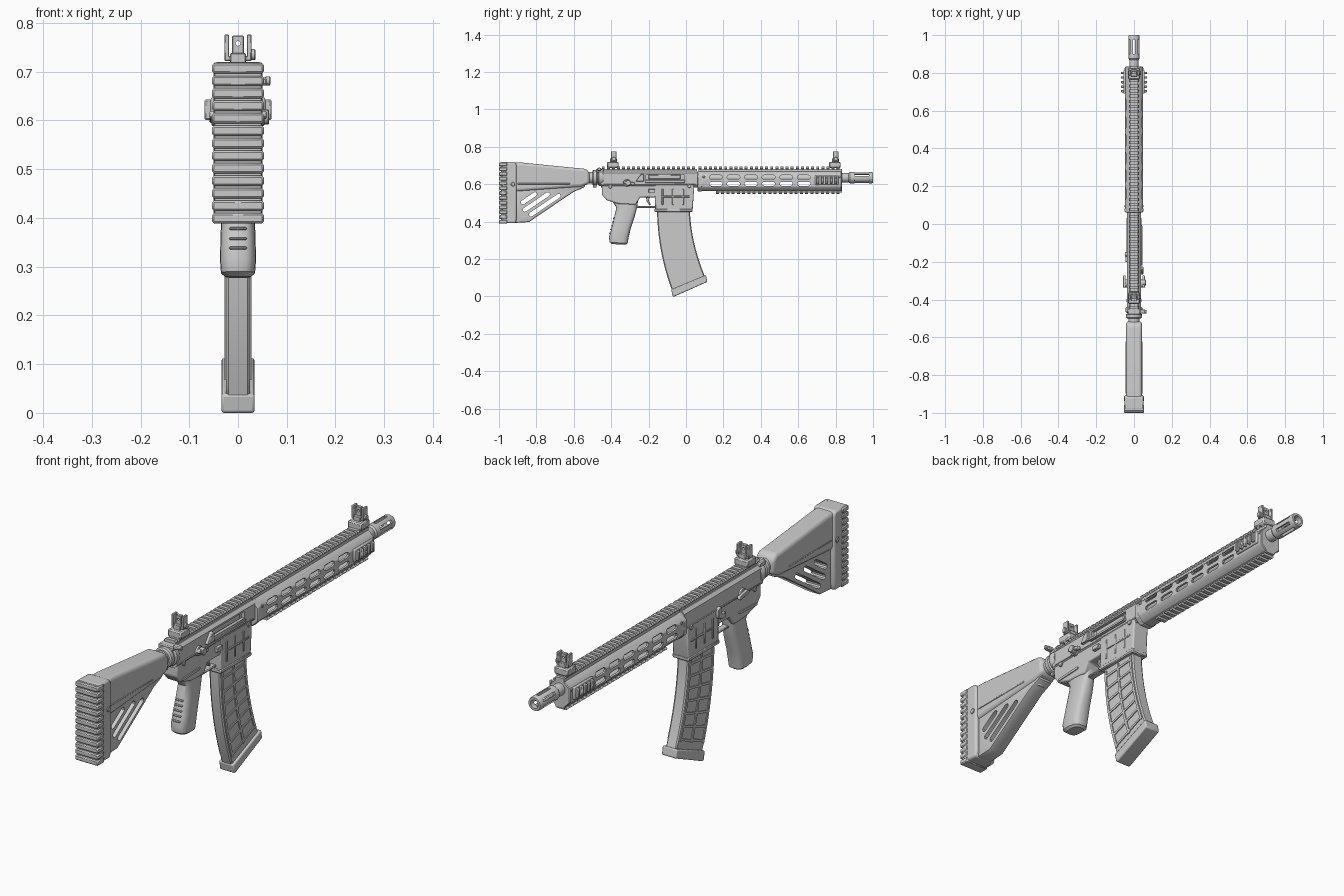
import bpy, bmesh
from math import pi, sin, cos, radians

if "Cube" in bpy.data.objects:
    bpy.data.objects.remove(bpy.data.objects["Cube"])


def finish(name, bm, bevel=0, seg=2):
    bmesh.ops.recalc_face_normals(bm, faces=bm.faces)
    me = bpy.data.meshes.new(name)
    bm.to_mesh(me)
    bm.free()
    o = bpy.data.objects.new(name, me)
    bpy.context.collection.objects.link(o)
    if bevel:
        m = o.modifiers.new("bevel", 'BEVEL')
        m.width, m.segments, m.limit_method, m.angle_limit = bevel, seg, 'ANGLE', radians(35)
    return o


def ext(name, pts, a, b, axis='X', bevel=0, seg=2):
    """Extrude an outline: yz along X, or xz along Y."""
    bm = bmesh.new()
    place = (lambda p, t: (t, p[0], p[1])) if axis == 'X' else (lambda p, t: (p[0], t, p[1]))
    r = [[bm.verts.new(place(p, t)) for p in pts] for t in (a, b)]
    n = len(pts)
    bm.faces.new(r[0])
    bm.faces.new(r[1][::-1])
    for i in range(n):
        bm.faces.new((r[0][i], r[0][(i + 1) % n], r[1][(i + 1) % n], r[1][i]))
    return finish(name, bm, bevel, seg)


def box(name, x0, x1, y0, y1, z0, z1, bevel=0.002):
    return ext(name, [(y0, z0), (y1, z0), (y1, z1), (y0, z1)], x0, x1, 'X', bevel, 1)


def loft(name, rings, bevel=0):
    bm = bmesh.new()
    rs = [[bm.verts.new(p) for p in ring] for ring in rings]
    n = len(rs[0])
    for a, b in zip(rs, rs[1:]):
        for i in range(n):
            bm.faces.new((a[i], a[(i + 1) % n], b[(i + 1) % n], b[i]))
    bm.faces.new(rs[0])
    bm.faces.new(rs[-1])
    return finish(name, bm, bevel)


def lathe(name, prof, z=0.635, n=24):
    return loft(name, [[(r * cos(2 * pi * i / n), y, z + r * sin(2 * pi * i / n)) for i in range(n)]
                       for y, r in prof])


def capsule(cx, cy, length, r, ang=0, n=5):
    h, out = length / 2 - r, []
    for s in (1, -1):
        for i in range(n + 1):
            t = -pi / 2 + pi * i / n
            x, y = s * (h + r * cos(t)), s * r * sin(t)
            out.append((cx + x * cos(ang) - y * sin(ang), cy + x * sin(ang) + y * cos(ang)))
    return out


def disc(name, y, z, r, x0, x1):
    return ext(name, [(y + r * cos(i * pi / 8), z + r * sin(i * pi / 8)) for i in range(16)], x0, x1, 'X', 0.002, 1)


def cut(o, cutters):
    bm = bmesh.new()
    for c in cutters:
        bm.from_mesh(c.data)
        bpy.data.objects.remove(c)
    c = finish("cutter", bm)
    c.hide_render = True
    m = o.modifiers.new("cut", 'BOOLEAN')
    m.object, m.solver = c, 'EXACT'
    dg = bpy.context.evaluated_depsgraph_get()
    me = bpy.data.meshes.new_from_object(o.evaluated_get(dg))
    o.modifiers.clear()
    o.data = me
    bpy.data.objects.remove(c)


def rail(name, y0, y1, z, s=1, base=0.014, top=0.015, n=20):
    """Toothed accessory rail; s=-1 hangs downward."""
    box(name + "_base", -0.02, 0.02, y0, y1, min(z, z + s * base), max(z, z + s * base), 0)
    zt, p = z + s * (base - 0.002), (y1 - y0) / n
    prof = [(-.02, zt), (.02, zt), (.027, zt + s * top * .5), (.021, zt + s * top), (-.021, zt + s * top), (-.027, zt + s * top * .5)]
    for i in range(n):
        ext(f"{name}_tooth_{i}", prof, y0 + i * p, y0 + (i + .58) * p, 'Y')


def octagon(x, z0, z1, c):
    return [(-x, z0 + c), (-x + c, z0), (x - c, z0), (x, z0 + c), (x, z1 - c), (x - c, z1), (-x + c, z1), (-x, z1 - c)]


# Stock: body, slotted web, butt plate and ribbed pad
body = ext("stock_body", [(-.96, .716), (-.88, .716), (-.6, .688), (-.535, .683), (-.515, .662), (-.515, .605),
           (-.56, .586), (-.92, .56), (-.96, .56)], -.042, .042, 'X', .016, 3)
web = ext("stock_web", [(-.93, .58), (-.54, .6), (-.54, .585), (-.60, .56), (-.84, .398), (-.93, .392)],
          -.034, .034, 'X', .01, 2)
cut(web, [ext("c", capsule(y, z, l, .011, radians(34)), -.1, .1)
          for y, z, l in ((-.84, .525, .1), (-.80, .505, .17), (-.755, .488, .2))])
ext("butt_plate", [(-.985, .392), (-.91, .392), (-.905, .42), (-.905, .70), (-.915, .72), (-.985, .72)],
    -.05, .05, 'X', .008, 2)
box("butt_pad", -.049, .049, -.99, -.975, .393, .719)
for i in range(13):
    z = .389 + i * .0256
    box(f"butt_pad_rib_{i}", -.053, .053, -1, -.955, z, z + .021, .004)
for s in (-1, 1):
    disc("stock_screw", -.925, .60, .011, s * .045, s * .054)
    box("stock_cheek_line", s * .038, s * .044, -.9, -.62, .6, .606)
box("stock_lever", -.02, .02, -.66, -.56, .572, .59, .005)

# Buffer tube and castle ring
lathe("buffer_tube", [(-.54, .03), (-.43, .03)])
lathe("castle_ring", [(-.50, .036), (-.495, .042), (-.478, .042), (-.474, .036)], n=16)
lathe("end_ring", [(-.47, .038), (-.465, .045), (-.448, .045), (-.44, .04)])
box("sling_loop", -.012, .012, -.497, -.478, .583, .605)

# Receiver
upper = ext("upper_receiver", octagon(.036, .583, .672, .012), -.455, .062, 'Y')
cut(upper, [box("c", .024, .06, -.215, -.01, .625, .653, 0)])
box("bolt_carrier", .015, .029, -.20, -.03, .628, .65)
box("port_cover", .034, .042, -.22, -.005, .608, .622)
lathe_pts = capsule(-.115, .615, .21, .004)
ext("port_hinge", lathe_pts, .036, .046)
ext("brass_deflector", [(-.27, .615), (-.225, .615), (-.225, .655), (-.24, .655)], .03, .05, 'X', .003, 1)
ext("lower_receiver", [(-.45, .605), (-.45, .545), (-.425, .515), (-.36, .495), (-.27, .49), (-.245, .53), (-.15, .53),
    (-.15, .605)], -.033, .033, 'X', .006, 2)
ext("magazine_well", [(-.165, .605), (-.165, .46), (-.155, .452), (.03, .452), (.036, .47), (.045, .605)],
    -.036, .036, 'X', .005, 2)
box("magazine_well_lip", -.039, .039, -.168, .036, .452, .47, .004)
for s in (-1, 1):
    for y in (-.13, -.075, -.02):
        box("well_rib", s * .034, s * .039, y, y + .009, .49, .575)
    box("well_cross_rib", s * .034, s * .039, -.13, .02, .53, .539)
    disc("takedown_pin", -.405, .588, .010, s * .03, s * .039)
    disc("pivot_pin", .018, .59, .010, s * .03, s * .041)
    disc("selector_hub", -.315, .607, .020, s * .03, s * .046)
    ext("selector_lever", capsule(-.305, .607, .065, .008, -.2), s * .044, s * .058, 'X', .002, 1)
    box("release_button", s * .03, s * .046, -.2, -.165, .555, .575)
    box("receiver_line", s * .034, s * .038, -.44, .05, .596, .602)
    ext("grip_strap_line", capsule(-.36, .525, .12, .005, .05), s * .031, s * .037)
disc("forward_assist", -.31, .607, .015, .04, .064)
ext("bolt_catch", capsule(-.16, .585, .05, .012, pi / 2), -.048, -.03, 'X', .002, 1)

# Charging handle
box("charging_handle", -.034, .034, -.48, -.44, .662, .682, .004)
box("charging_latch", .03, .06, -.475, -.452, .672, .688, .004)
disc("charging_latch_end", -.464, .681, .009, .055, .067)

# Trigger and guard
box("trigger_guard", -.014, .014, -.265, -.155, .474, .484, .003)
ext("trigger", [(-.215, .535), (-.195, .535), (-.198, .51), (-.188, .49), (-.196, .488), (-.21, .508)],
    -.008, .008, 'X', .002, 1)

# Pistol grip, lofted from rounded sections (back yz, front yz, half width)
secs = [(-.40, .52, -.255, .52, .029), (-.372, .475, -.262, .475, .03), (-.385, .42, -.275, .425, .033),
        (-.40, .36, -.295, .365, .036), (-.412, .315, -.308, .31, .037), (-.408, .29, -.312, .284, .035),
        (-.395, .28, -.322, .277, .026)]
rings = []
for yb, zb, yf, zf, w in secs:
    ring = []
    for i in range(20):
        c, s = cos(i * pi / 10), sin(i * pi / 10)
        u = .5 + .5 * abs(c) ** .65 * (1 if c > 0 else -1)
        ring.append((w * abs(s) ** .65 * (1 if s > 0 else -1), yb + (yf - yb) * u, zb + (zf - zb) * u))
    rings.append(ring)
loft("pistol_grip", rings)
for i in range(5):
    z = .335 + i * .02
    y = -.407 + (z - .335) * .25
    box("grip_back_rib", -.018, .018, y - .004, y + .02, z, z + .006)

# Curved magazine: u runs back to front, v runs down
def mag(u, v):
    def q(a, b, c):
        return tuple(a[k] * (1 - v) ** 2 + 2 * b[k] * v * (1 - v) + c[k] * v * v for k in (0, 1))
    b, f = q((-.155, .48), (-.155, .24), (-.07, .02)), q((.02, .48), (.024, .29), (.104, .1))
    return b[0] + (f[0] - b[0]) * u, b[1] + (f[1] - b[1]) * u


def mag_patch(name, u0, u1, v0, v1, w, n=10, bevel=0):
    vs = [v0 + (v1 - v0) * i / n for i in range(n + 1)]
    return ext(name, [mag(u0, v) for v in vs] + [mag(u1, v) for v in vs[::-1]], -w, w, 'X', bevel, 1)


mag_patch("magazine", 0, 1, 0, 1, .0245, 12, .005)
for u in (.04, .47, .9):
    mag_patch("magazine_long_rib", u, u + .06, .08, .9, .028)
for i in range(7):
    v = .12 + i * .125
    mag_patch(f"magazine_cross_rib_{i}", .04, .96, v, v + .022, .028, 1)
ext("magazine_floorplate", [(-.079, .037), (-.071, 0), (-.062, 0), (.114, .078), (.107, .114)], -.034, .034, 'X', .005, 2)

# Handguard with through slots
hg = ext("handguard", octagon(.047, .563, .668, .024), .066, .833, 'Y', .003, 1)
cut(hg, [ext("c", octagon(.038, .572, .659, .02), .08, .815, 'Y')])
slots = [ext("c", capsule(.16 + i * .094 + k * .0, z, .07, .0105), -.1, .1)
         for i in range(6) for k, z in ((0, .638), (1, .602))]
cut(hg, slots)
ext("handguard_collar", octagon(.049, .561, .668, .025), .062, .085, 'Y', .003, 1)
for s in (-1, 1):
    for y in (.095, .82):
        disc("handguard_screw", y, .64, .007, s * .04, s * .05)
    ext("side_panel", [(.69, .595), (.815, .595), (.815, .648), (.69, .648)], s * .044, s * .056, 'X', .005, 2)
    for i in range(5):
        y = .697 + i * .024
        box("side_panel_rib", s * .05, s * .069, y, y + .013, .601, .643, .003)

# Rails
rail("receiver_rail", -.45, .06, .668, n=19)
rail("handguard_rail", .068, .833, .665, n=28, base=.017)
rail("bottom_rail", .16, .833, .566, -1, .009, .012, 24)

# Barrel and slotted muzzle device
lathe("barrel", [(.05, .018), (.80, .018), (.82, .025), (.868, .025), (.88, .02), (.89, .02)])
mz = lathe("muzzle_device", [(.868, .024), (.876, .03), (.993, .03), (1.0, .027)])
cut(mz, [lathe("c", [(.885, .018), (1.05, .018)], n=20)])
cut(mz, [ext("c", capsule(.03 * cos(a), .635 + .03 * sin(a), .034, .0065, a), .90, .978, 'Y')
         for a in (pi / 6 + i * pi / 3 for i in range(6))])

# Folding sights, rear and front
for nm, y in (("rear_sight", -.39), ("front_sight", .797)):
    box(nm + "_base", -.031, .031, y - .032, y + .03, .688, .72, .005)
    box(nm + "_neck", -.016, .016, y - .016, y + .02, .715, .738)
    ext(nm + "_yoke", [(-.027, .722), (.027, .722), (.027, .732), (-.027, .732)], y - .01, y + .018, 'Y', .002, 1)
    for s in (-1, 1):
        box(nm + "_wing", s * .018, s * .028, y - .010, y + .018, .722, .776)
    post = box(nm + "_aperture", -.012, .012, y - .004, y + .012, .735, .774)
    cut(post, [lathe("c", [(y - .05, .005), (y + .05, .005)], .758, 12)])
    disc(nm + "_knob", y + .004, .735, .011, .026, .036)

# Smooth shading with crisp edges
for o in bpy.context.scene.objects:
    o.select_set(True)
bpy.context.view_layer.objects.active = upper
bpy.ops.object.shade_smooth_by_angle(angle=radians(32))
